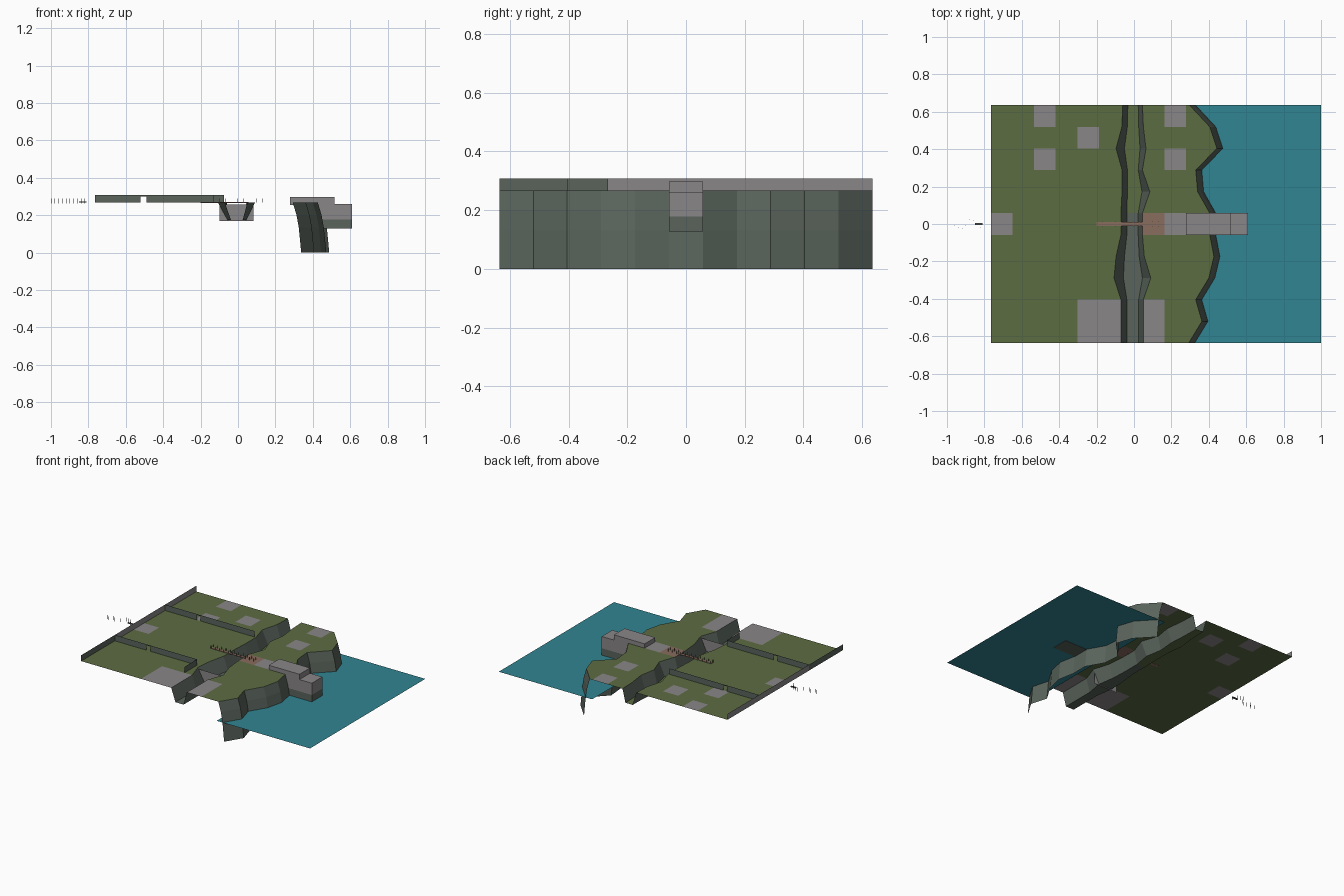
import bpy, bmesh, random

if "Cube" in bpy.data.objects:
    bpy.data.objects.remove(bpy.data.objects["Cube"])

random.seed(4)
Z = 0.267          # ground level
TOP = 0.308        # wall top
STEP = 0.1155      # map cell size
ROWS = [0.635 - STEP * j for j in range(12)]


def material(name, rgb):
    m = bpy.data.materials.new(name)
    m.diffuse_color = (*rgb, 1)
    m.use_nodes = True
    m.node_tree.nodes["Principled BSDF"].inputs["Base Color"].default_value = m.diffuse_color
    return m


GRASS = material("grass_green", (0.107, 0.15, 0.054))
STONE = material("dark_stone", (0.10, 0.125, 0.105))
PALE = material("pale_grey", (0.255, 0.24, 0.25))
BROWN = material("brown_earth", (0.25, 0.15, 0.11))
WATER = material("sea_blue", (0.03, 0.235, 0.29))


def add_object(name, bm, mats):
    me = bpy.data.meshes.new(name)
    bm.to_mesh(me)
    bm.free()
    for m in mats:
        me.materials.append(m)
    ob = bpy.data.objects.new(name, me)
    bpy.context.collection.objects.link(ob)
    return ob


def sheet(name, lines, mats, rule=None):
    """Skin a grid of points; rule(column, row) gives the material or None to skip."""
    bm = bmesh.new()
    vs = [[bm.verts.new(p) for p in line] for line in lines]
    cells = {}
    for j in range(len(lines) - 1):
        for i in range(len(lines[0]) - 1):
            idx = rule(i, j) if rule else 0
            if idx is None:
                continue
            f = bm.faces.new((vs[j + 1][i], vs[j + 1][i + 1], vs[j][i + 1], vs[j][i]))
            f.material_index = idx
            cells[i, j] = f
    return bm, cells


def box(name, x, y, z, mat):
    bm = bmesh.new()
    bmesh.ops.create_cube(bm, size=1)
    for v in bm.verts:
        v.co = [(r[0] + r[1]) / 2 + c * (r[1] - r[0]) for c, r in zip(v.co, (x, y, z))]
    return add_object(name, bm, [mat])


def upright(name, a, b, z0, z1, mat):
    """Thin upright wall from point a to point b."""
    bm = bmesh.new()
    bm.faces.new([bm.verts.new(p) for p in
                  ((*a, z0), (*b, z0), (*b, z1), (*a, z1))])
    return add_object(name, bm, [mat])


# edges of the ravine and of the sea cliff, one value per row
LEFT = [-.06, -.065, -.096, -.064, -.064, -.07, -.07, -.096, -.107, -.07, -.07, -.07]
RIGHT = [.045, .05, .064, .045, .085, .045, .045, .055, .09, .05, .05, .05]
CLIFF = [.297, .405, .443, .33, .34, .405, .405, .427, .40, .33, .363, .293]

# ground grid with coloured plots
PLOTS = {(2, 0), (4, 1), (2, 2), (8, 0), (8, 2), (0, 5), (4, 9), (5, 9),
         (4, 10), (5, 10), (7, 9), (7, 10), (8, 5), (9, 5)}


def ground_rule(i, j):
    if i == 6:
        return None
    return 1 if (i, j) in PLOTS else 2 if (i, j) == (7, 5) else 0


lines = []
for j, y in enumerate(ROWS):
    xs = [-.765 + STEP * i for i in range(6)] + [LEFT[j], RIGHT[j], .163, .278, CLIFF[j]]
    lines.append([(x, y, Z) for x in xs])
bm, cells = sheet("ground", lines, None, ground_rule)
# sunken pit
bmesh.ops.inset_region(bm, faces=[cells[c] for c in ((1, 8), (1, 9), (2, 9))],
                       thickness=0.022, depth=-0.008, use_even_offset=True)
add_object("ground", bm, [GRASS, PALE, BROWN])

# ravine
lines = []
for j, y in enumerate(ROWS):
    l, r = LEFT[j], RIGHT[j]
    lines.append([(l, y, Z), (l * .5 - .003, y, .175), (r * .5, y, .175), (r, y, Z)])
bm, _ = sheet("ravine", lines, None, lambda i, j: 1 if i == 1 and j < 5 else 0)
add_object("ravine", bm, [STONE, GRASS])
upright("ravine_gate", (-.10, ROWS[8]), (.083, ROWS[8]), .168, .257, PALE)

# sea cliff
BANDS = [(0, Z), (.02, .2), (.032, .133), (.045, 0)]
bm, _ = sheet("sea_cliff", [[(CLIFF[j] + dx, y, z) for dx, z in BANDS]
                            for j, y in enumerate(ROWS)], None)
add_object("sea_cliff", bm, [STONE])

# sea
bm, _ = sheet("sea", [[(.28, .635, .13), (1, .635, .13)],
                      [(.28, -.635, .13), (1, -.635, .13)]], None)
add_object("sea", bm, [WATER])

# field walls, each with a gateway
for name, y, end in (("north_wall", ROWS[3], -.075), ("south_wall", -.265, -.13)):
    upright(name + "_west", (-.765, y), (-.52, y), Z, TOP, STONE)
    upright(name + "_east", (-.49, y), (end, y), Z, TOP, STONE)
    upright(name + "_lintel", (-.52, y), (-.49, y), .301, TOP, STONE)
upright("south_wall_return", (-.13, -.265), (-.13, -.405), Z, TOP, STONE)
upright("west_wall", (-.765, -.265), (-.765, .635), Z, TOP, PALE)
upright("west_wall_south", (-.765, -.635), (-.765, -.265), Z, TOP, STONE)

# sea fort
box("fort_base", (.395, .61), (-.058, .058), (.128, .178), STONE)
box("fort_body", (.395, .61), (-.058, .058), (.178, .26), PALE)
box("fort_upper", (.278, .515), (-.058, .058), (.255, .297), PALE)

# footbridge with posts
box("bridge_deck", (-.2, .055), (-.01, .01), (.266, .270), BROWN)
for i in range(11):
    for s in (-1, 1):
        x = -.2 + .033 * i
        box("bridge_post", (x - .0008, x + .0008), (s * .012 - .002, s * .012 + .002),
            (.267, .288), BROWN if i % 2 else STONE)

# marker stakes outside the west wall
box("stake_cart", (-.85, -.81), (-.006, .006), (.267, .272), STONE)
for i in range(10):
    x = -.999 + .02 * i
    y = random.uniform(-.03, .03)
    box("stake", (x - .001, x + .001), (y - .001, y + .001), (.262, .288), STONE)
